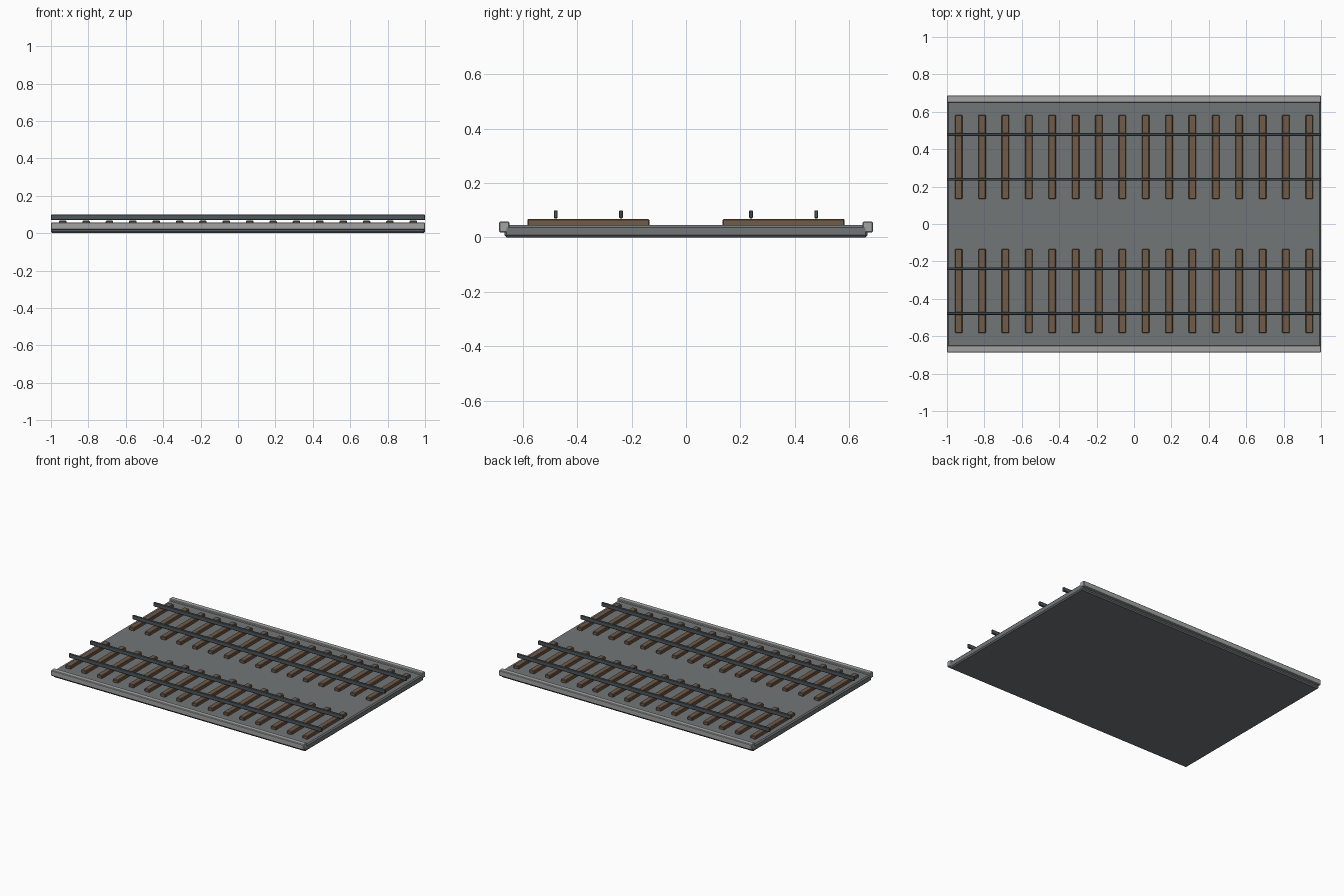
import bpy, bmesh

if "Cube" in bpy.data.objects:
    bpy.data.objects.remove(bpy.data.objects["Cube"])

def material(name, rgb):
    m = bpy.data.materials.new(name)
    m.diffuse_color = (*rgb, 1)
    m.use_nodes = True
    m.node_tree.nodes["Principled BSDF"].inputs["Base Color"].default_value = m.diffuse_color
    return m

BALLAST = material("ballast_grey", (0.17, 0.18, 0.185))
CONCRETE = material("concrete_grey", (0.36, 0.37, 0.365))
WOOD = material("sleeper_brown", (0.165, 0.105, 0.065))
STEEL = material("rail_steel", (0.075, 0.095, 0.105))

def box(name, lo, hi, bevel, mat):
    """Bevelled box spanning two opposite corners."""
    size = [b - a for a, b in zip(lo, hi)]
    bm = bmesh.new()
    bmesh.ops.create_cube(bm, size=1)
    bmesh.ops.scale(bm, vec=size, verts=bm.verts)
    bmesh.ops.bevel(bm, geom=bm.edges[:], offset=bevel, segments=1,
                    profile=0.5, affect='EDGES')
    mesh = bpy.data.meshes.new(name)
    bm.to_mesh(mesh)
    bm.free()
    mesh.materials.append(mat)
    ob = bpy.data.objects.new(name, mesh)
    ob.location = [(a + b) / 2 for a, b in zip(lo, hi)]
    bpy.context.collection.objects.link(ob)
    return ob

# Track bed
box("track_bed", (-1, -0.668, 0), (1, 0.668, 0.045), 0.008, BALLAST)

for side, s in (("near", -1), ("far", 1)):
    # Edge kerb
    y = 0.668 * s
    box(f"{side}_kerb", (-1, y - 0.0195, 0.018), (1, y + 0.0195, 0.058),
        0.004, CONCRETE)

    # Sleepers
    track = 0.3585 * s
    for i in range(16):
        x = -0.9375 + 0.125 * i
        box(f"{side}_sleeper_{i + 1}", (x - 0.02, track - 0.225, 0.042),
            (x + 0.02, track + 0.225, 0.067), 0.004, WOOD)

    # Pair of rails
    for label, d in (("left", -0.12), ("right", 0.12)):
        y = track + d
        box(f"{side}_{label}_rail", (-1, y - 0.007, 0.07),
            (1, y + 0.007, 0.0995), 0.003, STEEL)
